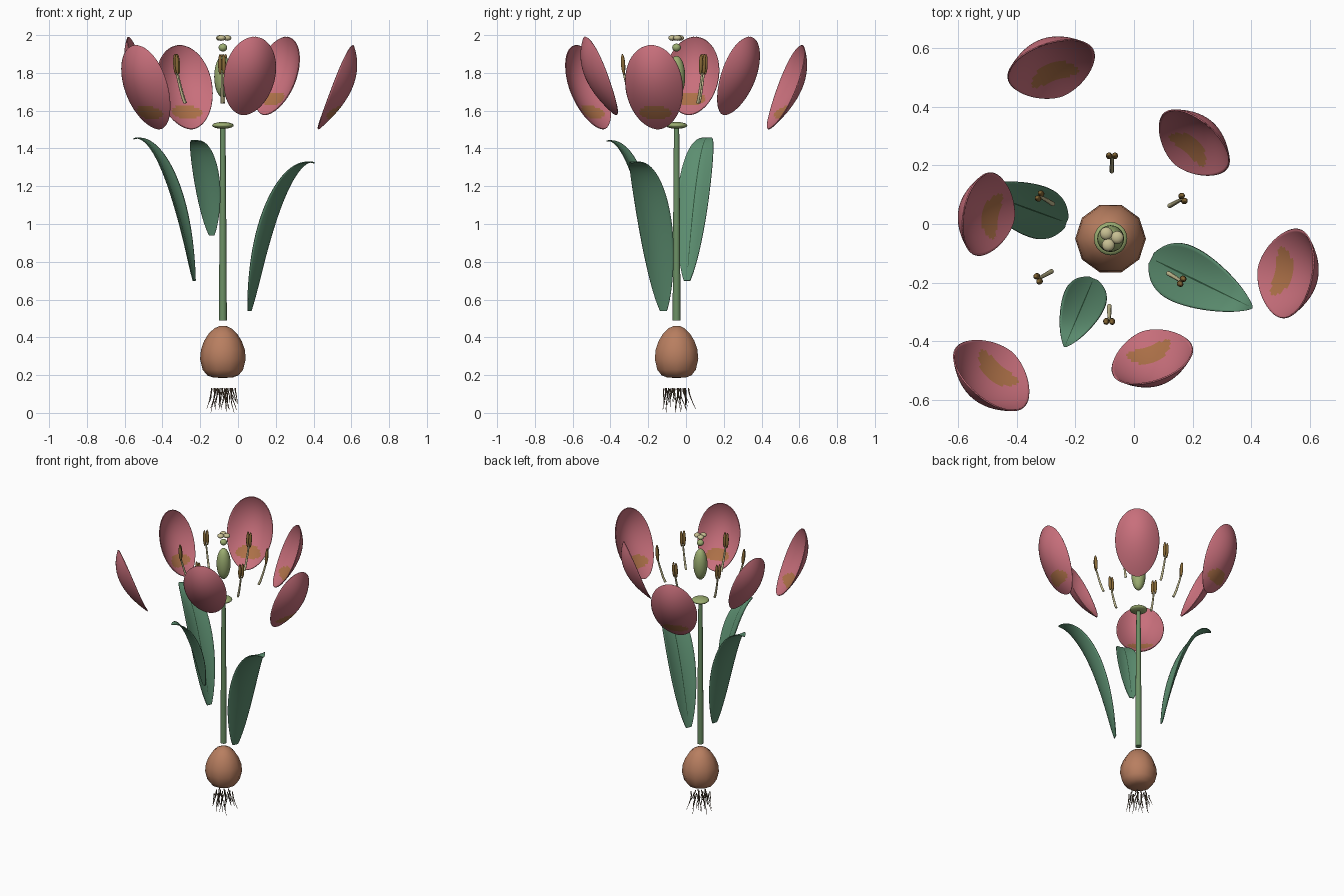
import bpy, bmesh, random
from math import sin, cos, pi, radians
from mathutils import Vector, Matrix

cube = bpy.data.objects.get("Cube")
if cube:
    bpy.data.objects.remove(cube, do_unlink=True)

random.seed(4)
AXIS = Vector((-0.08, -0.05, 0))


def material(name, *rgb):
    m = bpy.data.materials.new(name)
    m.use_nodes = True
    m.diffuse_color = (*rgb, 1)
    m.node_tree.nodes["Principled BSDF"].inputs["Base Color"].default_value = (*rgb, 1)
    return m


PINK = material("petal pink", .58, .16, .20)
GOLD = material("petal gold", .42, .165, .065)
LEAF = material("leaf green", .107, .27, .162)
VEIN = material("vein green", .026, .08, .04)
STEM = material("stem green", .15, .28, .13)
PISTIL = material("pistil green", .33, .42, .165)
CREAM = material("stigma cream", .57, .52, .29)
ANTHER = material("anther brown", .25, .145, .038)
BULB = material("bulb brown", .48, .21, .117)
ROOT = material("root brown", .16, .11, .07)


def polar(az, r, z, side=0):
    """Point at a radius from the plant axis, shifted sideways."""
    return AXIS + Vector((r * cos(az) - side * sin(az), r * sin(az) + side * cos(az), z))


def finish(name, bm, mats):
    mesh = bpy.data.meshes.new(name)
    bm.to_mesh(mesh)
    bm.free()
    for m in mats:
        mesh.materials.append(m)
    ob = bpy.data.objects.new(name, mesh)
    bpy.context.collection.objects.link(ob)
    bpy.ops.object.select_all(action='DESELECT')
    ob.select_set(True)
    bpy.context.view_layer.objects.active = ob
    bpy.ops.object.shade_smooth_by_angle(angle=radians(50))
    return ob


def lathe(name, profile, segs, mat):
    """Revolve (radius, height) points about the plant axis."""
    bm = bmesh.new()
    vs = [bm.verts.new(AXIS + Vector((r, 0, z))) for r, z in profile]
    edges = [bm.edges.new(p) for p in zip(vs, vs[1:])]
    bmesh.ops.spin(bm, geom=vs + edges, cent=AXIS, axis=(0, 0, 1),
                   angle=2 * pi, steps=segs, use_duplicate=False)
    bmesh.ops.remove_doubles(bm, verts=bm.verts, dist=.0005)
    bmesh.ops.recalc_face_normals(bm, faces=bm.faces)
    finish(name, bm, [mat])


def ellipsoids(name, places, size, mat, az=0, tilt=0):
    bm = bmesh.new()
    for p in places:
        m = (Matrix.Translation(p) @ Matrix.Rotation(az, 4, 'Z')
             @ Matrix.Rotation(tilt, 4, 'Y') @ Matrix.Diagonal((*size, 1)))
        bmesh.ops.create_uvsphere(bm, u_segments=20, v_segments=12, radius=1, matrix=m)
    finish(name, bm, [mat])


def tubes(name, paths, radius, mat, taper):
    """Tapered round strands through the given points."""
    cu = bpy.data.curves.new(name, 'CURVE')
    cu.dimensions = '3D'
    cu.bevel_depth = radius
    cu.bevel_resolution = 2
    cu.use_fill_caps = True
    cu.materials.append(mat)
    for path in paths:
        sp = cu.splines.new('POLY')
        sp.points.add(len(path) - 1)
        for i, p in enumerate(path):
            sp.points[i].co = (*p, 1)
            sp.points[i].radius = 1 - (1 - taper) * i / (len(path) - 1)
    bpy.context.collection.objects.link(bpy.data.objects.new(name, cu))


def blade(name, az, spine, width, cup, sides, mats, marked, thick):
    """Curved sheet: spine(t) gives radius and height, width(t) half the breadth."""
    rows = 48
    bm = bmesh.new()
    ts = [(1 - cos(pi * j / rows)) / 2 for j in range(rows + 1)]
    widest = max(map(width, ts))
    grid = []
    for s in sides:
        col = []
        for t in ts:
            r, z = spine(t)
            w = width(t)
            col.append(bm.verts.new(polar(az, r - cup * (s * w / widest) ** 2, z, s * w)))
        grid.append(col)
    for i in range(len(sides) - 1):
        for j in range(rows):
            f = bm.faces.new((grid[i][j], grid[i][j + 1], grid[i + 1][j + 1], grid[i + 1][j]))
            s, t = (sides[i] + sides[i + 1]) / 2, (ts[j] + ts[j + 1]) / 2
            f.material_index = int(marked(s * width(t), t, s))
    bmesh.ops.remove_doubles(bm, verts=bm.verts, dist=.0002)
    ob = finish(name, bm, mats)
    sol = ob.modifiers.new("thickness", 'SOLIDIFY')
    sol.thickness = thick
    sol.offset = -1
    sol.material_offset = 2


# Petals: three outer, three inner, each with a gold patch near the base
def petal(name, az, base_r, base_z, k, outside):
    blade(name, az,
          lambda t: (base_r + k * (.53 * t - .345 * t * t), base_z + k * .44 * t),
          lambda t: k * .152 * max(0, 1 - (2 * t ** 1.06 - 1) ** 2) ** .5,
          .075 * k, [i / 20 - 1 for i in range(41)],
          [PINK, GOLD, PINK, outside],
          lambda x, t, s: (x / (.085 * k)) ** 2 + ((t - .2) / .08) ** 2 < 1, .005)


for n in range(3):
    petal(f"outer_petal_{n + 1}", radians(-11 + 120 * n), .513, 1.505, 1, GOLD)
    petal(f"inner_petal_{n + 1}", radians(49 + 120 * n), .335, 1.58, .93, PINK)


# Leaves: leaning outward and arching over to a pointed tip
def leaf(name, az, base_r, base_z, reach, height, half):
    columns = [-1 + i / 8 for i in range(8)] + [-.03]
    columns += [-c for c in reversed(columns)]
    blade(name, radians(az),
          lambda t: (base_r + reach * (.65 * t + .35 * t * t),
                     base_z + height * (1.42 * t - .42 * t ** 4)),
          lambda t: half * sin(pi * (.03 + .97 * t ** .95)) ** .7 if t < .999 else 0,
          half * .3, columns, [LEAF, VEIN, LEAF, LEAF],
          lambda x, t, s: abs(s) < .025 and .06 < t < .97, .005)


leaf("left_leaf", -26, .155, .54, .385, .785, .098)
leaf("right_leaf", 160, .16, .70, .345, .752, .088)
leaf("front_leaf", 247, .148, .94, .255, .50, .072)

# Stamens: bent filament carrying a two-lobed anther
for n in range(6):
    az = radians(-31 + 60 * n)
    path = [polar(az, .23 + .05 * (i / 8) ** .8, 1.64 + .16 * i / 8) for i in range(9)]
    tubes(f"filament_{n + 1}", [path], .008, CREAM, .7)
    lobes = [polar(az, .283, 1.845, side) for side in (-.01, .01)]
    ellipsoids(f"anther_{n + 1}", lobes, (.011, .0105, .055), ANTHER, az, radians(4))

# Pistil
ellipsoids("ovary", [AXIS + Vector((0, 0, 1.78))], (.046, .046, .11), PISTIL)
ellipsoids("style", [AXIS + Vector((0, 0, 1.934))], (.023, .023, .021), PISTIL)
ellipsoids("stigma_lobes", [polar(radians(a), .023, 1.985) for a in (10, 130, 250)],
           (.022, .022, .015), CREAM)

# Stem with its receptacle
ellipsoids("receptacle", [AXIS + Vector((0, 0, 1.522))], (.057, .057, .018), PISTIL)
lathe("stem", [(0, .49), (.021, .49), (.018, 1.0), (.014, 1.51), (0, 1.51)], 16, STEM)

# Bulb
lathe("bulb", [(0, .185), (.05, .187), (.082, .198), (.107, .228), (.121, .285), (.116, .335),
               (.1, .38), (.075, .42), (.046, .447), (.02, .459), (0, .461)], 10, BULB)

# Roots: thin wavy strands spreading downward
strands = []
for n in range(24):
    az, r = n * 2.4, .07 * ((n + .5) / 24) ** .5
    spread = random.uniform(0, .04)
    low = .001 if n % 9 == 0 else random.uniform(.01, .06)
    phase = random.uniform(0, 6)
    strands.append([polar(az, r + spread * u ** 1.5, .13 + (low - .13) * u,
                          .006 * sin(phase + 5 * u))
                    for u in (i / 7 for i in range(8))])
tubes("roots", strands, .004, ROOT, .25)
